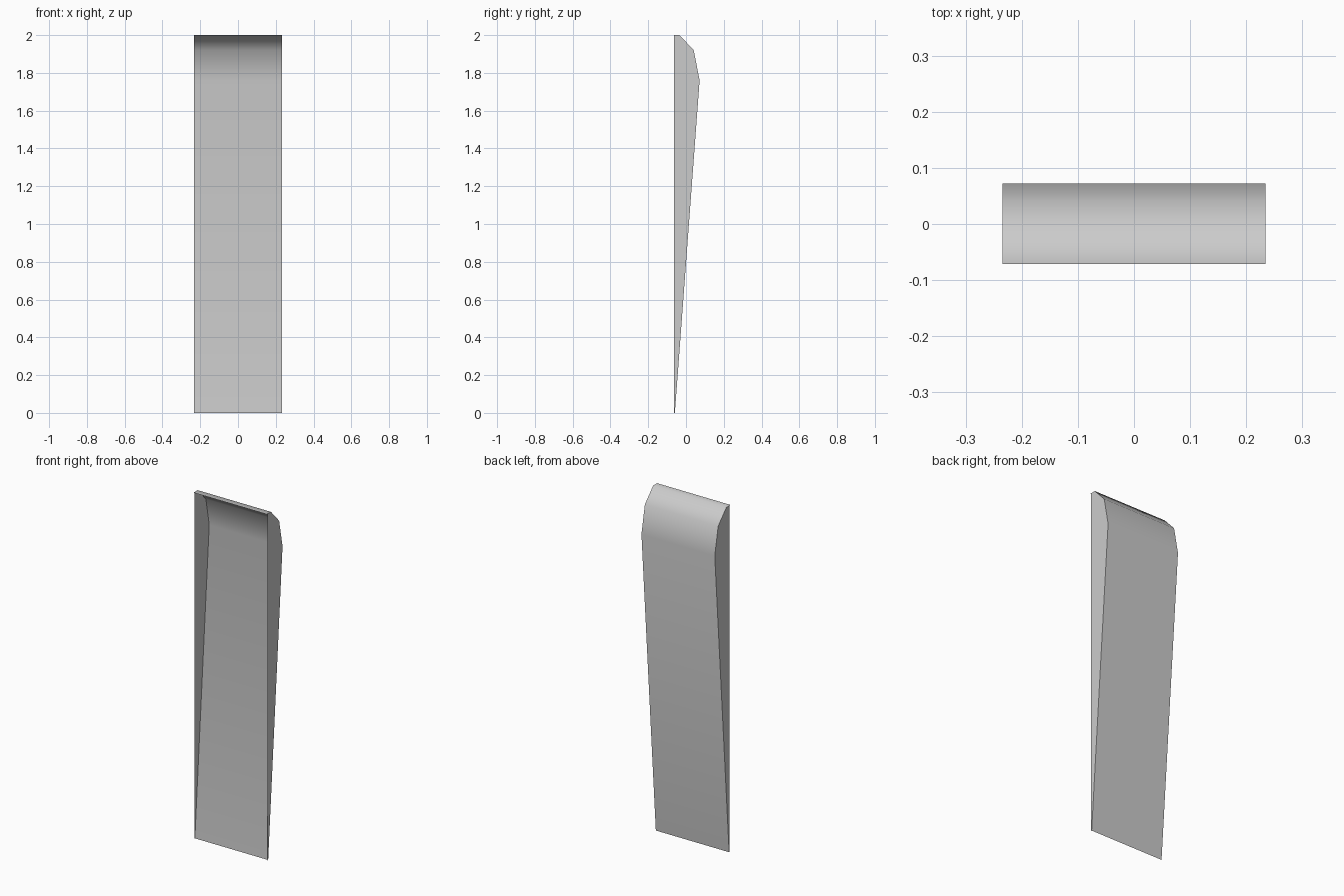
import bpy

if "Cube" in bpy.data.objects:
    bpy.data.objects.remove(bpy.data.objects["Cube"])

W = 0.234       # half width
FRONT = -0.064  # open front edge of the side panels

# Side profile (y, z) of the bent sheet, from foot to top lip
profile = [(-0.059, 0.0), (0.072, 1.76), (0.041, 1.92), (-0.034, 2.0), (-0.071, 2.0)]


def make_object(name, verts, faces, smooth=False):
    mesh = bpy.data.meshes.new(name)
    mesh.from_pydata(verts, [], faces)
    for p in mesh.polygons:
        p.use_smooth = smooth
    obj = bpy.data.objects.new(name, mesh)
    bpy.context.collection.objects.link(obj)
    return obj


# Back sheet: slanted panel that curls over to the top lip, front left open
verts = [(x, y, z) for y, z in profile for x in (W, -W)]
faces = [(2 * i, 2 * i + 1, 2 * i + 3, 2 * i + 2) for i in range(len(profile) - 1)]
make_object("back_sheet", verts, faces, smooth=True)

# Thin side panels closing the two ends
outline = [(FRONT, 0.0)] + profile[:-1] + [(FRONT, 2.0)]
for name, side in (("right_side_panel", 1), ("left_side_panel", -1)):
    loop = list(range(len(outline)))
    make_object(name, [(side * W, y, z) for y, z in outline],
                [loop if side > 0 else loop[::-1]])
